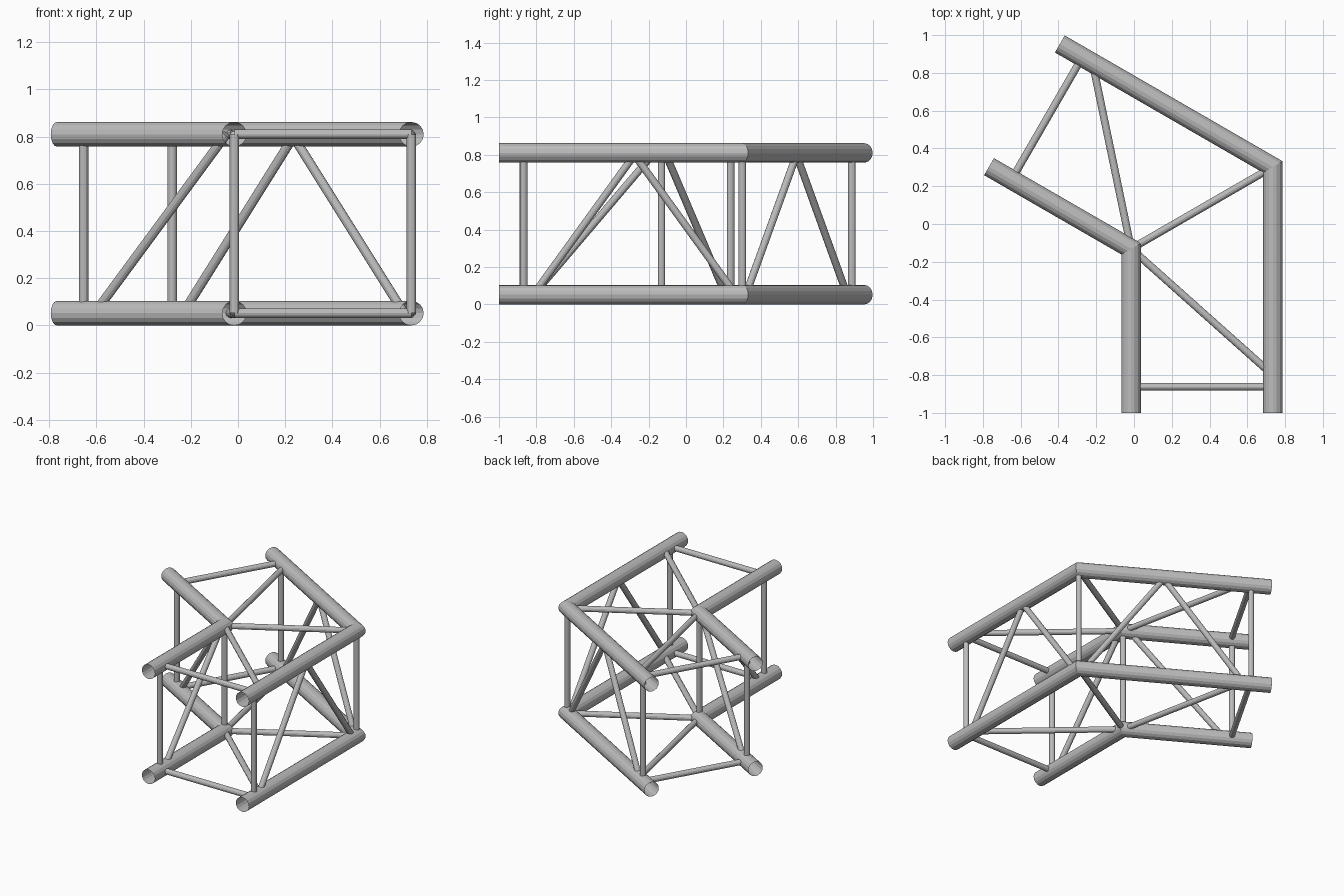
import bpy, bmesh, math
from mathutils import Vector

cube = bpy.data.objects.get("Cube")
if cube:
    bpy.data.objects.remove(cube)

LOW, HIGH = 0.052, 0.81          # chord axis heights
CHORD_R, BRACE_R = 0.052, 0.02
TURN = math.radians(60)
ALONG = Vector((-math.sin(TURN), math.cos(TURN), 0))
SIDE = Vector((math.cos(TURN), math.sin(TURN), 0))
INNER = Vector((-0.015, -0.131, 0))
OUTER = Vector((0.735, 0.302, 0))

metal = bpy.data.materials.new("grey_metal")
metal.use_nodes = True
grey = (0.5, 0.5, 0.5, 1)
metal.diffuse_color = grey
metal.node_tree.nodes["Principled BSDF"].inputs["Base Color"].default_value = grey


def finish(name, bm):
    mesh = bpy.data.meshes.new(name)
    bm.to_mesh(mesh)
    bm.free()
    mesh.materials.append(metal)
    obj = bpy.data.objects.new(name, mesh)
    bpy.context.collection.objects.link(obj)
    return obj


def chord(name, corner, far_length, z, sides=16):
    """Open tube with one mitred bend."""
    bm = bmesh.new()
    start = Vector((corner.x, -1, 0))
    miter = Vector((1, math.tan(TURN / 2), 0))
    stations = [(start, Vector((1, 0, 0))), (corner, miter),
                (corner + ALONG * far_length, SIDE)]
    rings = []
    for centre, across in stations:
        ring = []
        for i in range(sides):
            a = math.tau * i / sides
            offset = across * math.cos(a) + Vector((0, 0, math.sin(a)))
            ring.append(bm.verts.new(centre + Vector((0, 0, z)) + offset * CHORD_R))
        rings.append(ring)
    for r0, r1 in zip(rings, rings[1:]):
        for i in range(sides):
            j = (i + 1) % sides
            bm.faces.new((r0[j], r0[i], r1[i], r1[j]))
    bmesh.ops.recalc_face_normals(bm, faces=bm.faces)
    finish(name, bm)


def brace(name, a, b, sides=12):
    """Thin round bar between two points."""
    bm = bmesh.new()
    bmesh.ops.create_cone(bm, cap_ends=True, segments=sides, radius1=BRACE_R,
                          radius2=BRACE_R, depth=(b - a).length)
    obj = finish(name, bm)
    obj.location = (a + b) / 2
    obj.rotation_euler = (b - a).to_track_quat("Z", "Y").to_euler()


def near(corner, d):
    """Point on the straight leg, d before the bend."""
    return corner - Vector((0, d, 0))


def far(corner, d):
    """Point on the turned leg, d past the bend."""
    return corner + ALONG * d


def at(p, z):
    return Vector((p.x, p.y, z))


# Main chords and flat bracing, bottom and top
for level, z in (("bottom", LOW), ("top", HIGH)):
    chord("inner_chord_" + level, INNER, 0.869, z)
    chord("outer_chord_" + level, OUTER, 1.302, z)
    flat = {
        "front_crossbar": (near(INNER, 0.731), near(OUTER, 1.164)),
        "far_crossbar": (far(INNER, 0.731), far(OUTER, 1.164)),
        "corner_crossbar": (INNER, OUTER),
        "front_flat_diagonal": (INNER, near(OUTER, 1.102)),
        "far_flat_diagonal": (INNER, far(OUTER, 1.102)),
    }
    for name, (a, b) in flat.items():
        brace(f"{name}_{level}", at(a, z), at(b, z))

# Uprights at the bend, and uprights and slanted braces on both legs
for label, corner, reach in (("inner", INNER, 0.738), ("outer", OUTER, 1.17)):
    brace(label + "_corner_upright", at(corner, LOW), at(corner, HIGH))
    for leg, point in (("front", near), ("far", far)):
        p = point(corner, reach)
        brace(f"{label}_{leg}_upright", at(p, LOW), at(p, HIGH))
        if label == "inner":
            slants = [(0.685, 0.04)]
        else:
            slants = [(1.118, 0.57), (0.036, 0.585)]
        for i, (foot, head) in enumerate(slants):
            brace(f"{label}_{leg}_slant_{i + 1}", at(point(corner, foot), LOW),
                  at(point(corner, head), HIGH))
